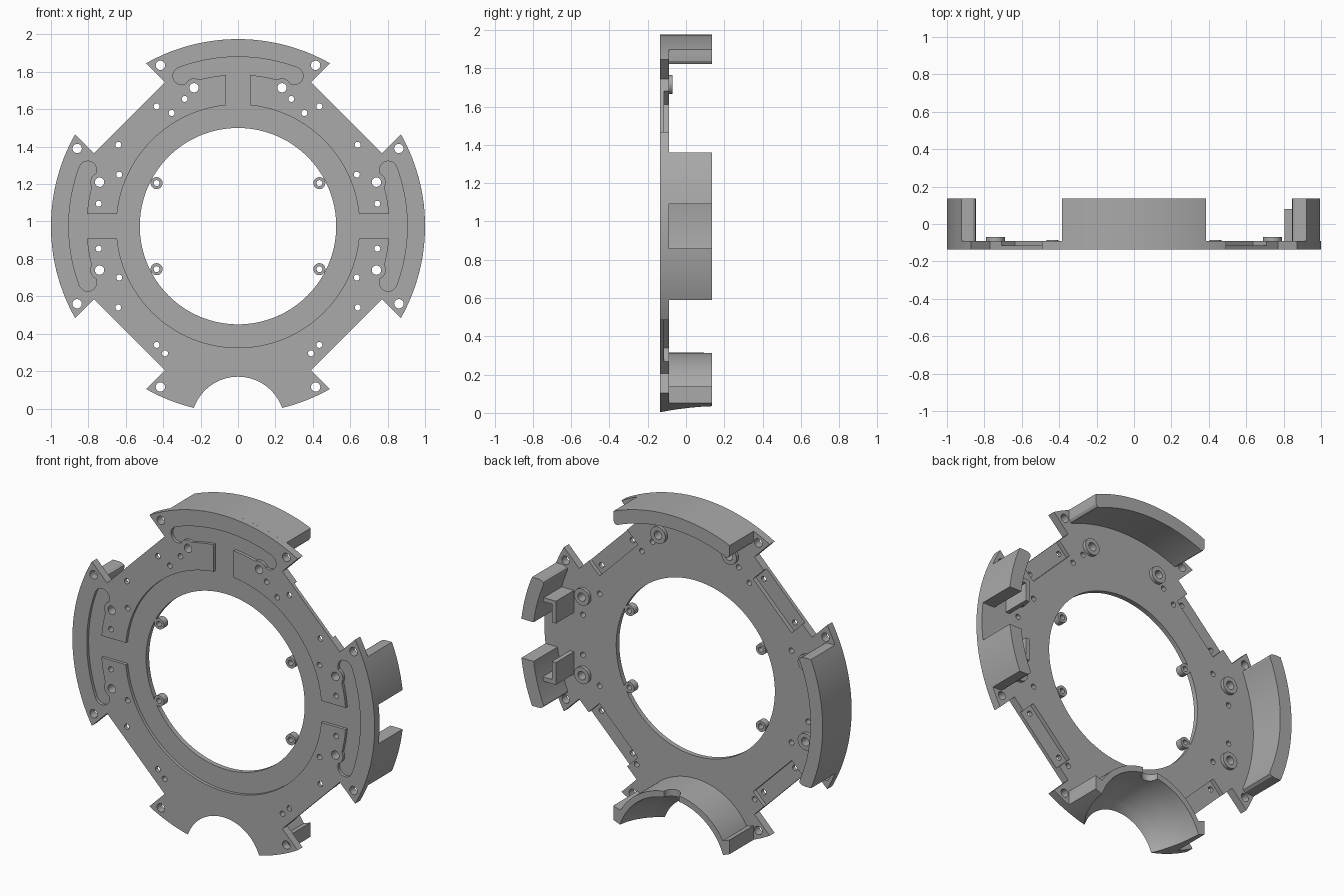
import bpy, bmesh
from math import sin, cos, pi, radians, asin, degrees

cube = bpy.data.objects.get("Cube")
if cube:
    bpy.data.objects.remove(cube, do_unlink=True)

CENTRE_Z = 0.975
FRONT, BACK = -0.137, 0.137
PLATE_BACK = -0.09

grey = bpy.data.materials.new("plain grey")
grey.use_nodes = True
grey.diffuse_color = (0.4, 0.4, 0.4, 1)
grey.node_tree.nodes["Principled BSDF"].inputs["Base Color"].default_value = (0.4, 0.4, 0.4, 1)


# ---- helpers: outlines lie in the x/z plane around the ring centre ----
def arc(cx, cz, r, a0, a1, n):
    steps = [radians(a0 + (a1 - a0) * i / n) for i in range(n + 1)]
    return [(cx + r * cos(a), cz + r * sin(a)) for a in steps]


def turn(points, quarter):
    for _ in range(quarter % 4):
        points = [(-z, x) for x, z in points]
    return points


def flip(points):
    return [(x, -z) for x, z in reversed(points)]


def box(x0, x1, z0, z1):
    return [(x0, z0), (x1, z0), (x1, z1), (x0, z1)]


def circle(x, z, r, n=32):
    return arc(x, z, r, 0, 360 - 360 / n, n - 1)


def solid(name, outlines, y0, y1):
    bm = bmesh.new()
    for points in outlines:
        face = bm.faces.new([bm.verts.new((x, y0, z + CENTRE_Z)) for x, z in points])
        new = bmesh.ops.extrude_face_region(bm, geom=[face])["geom"]
        verts = [v for v in new if isinstance(v, bmesh.types.BMVert)]
        bmesh.ops.translate(bm, vec=(0, y1 - y0, 0), verts=verts)
    return finish(name, bm)


def finish(name, bm):
    bmesh.ops.recalc_face_normals(bm, faces=bm.faces[:])
    mesh = bpy.data.meshes.new(name)
    bm.to_mesh(mesh)
    bm.free()
    mesh.materials.append(grey)
    ob = bpy.data.objects.new(name, mesh)
    bpy.context.collection.objects.link(ob)
    return ob


def combine(target, tool, operation="DIFFERENCE", keep=False):
    bpy.context.view_layer.objects.active = target
    mod = target.modifiers.new("combine", "BOOLEAN")
    mod.operation, mod.solver, mod.object = operation, "EXACT", tool
    bpy.ops.object.modifier_apply(modifier=mod.name)
    if not keep:
        bpy.data.objects.remove(tool, do_unlink=True)


def cut(target, outlines, y0, y1):
    combine(target, solid("cutter", outlines, y0, y1))


def mirrored(spots):
    return [(s * x, z) for x, z in spots for s in (-1, 1)]


# ---- ring plate with four eared arms ----
outline = []
for q in range(4):
    outline += turn(arc(0, 0, 1, -29.4, 29.4, 32) + [(0.77, 0.39), (0.39, 0.77)], q)
plate = solid("ring_plate", [outline], FRONT, PLATE_BACK)
cut(plate, [circle(0, 0, 0.525, 128)], -0.3, 0.3)

# recessed front channel: ring, spokes and curved slots
FLOOR = -0.119
cut(plate, [circle(0, 0, 0.65, 128)], -0.3, FLOOR)
END = 20.5
mid, half = 0.8575, 0.0475
ex, ez = mid * cos(radians(END)), mid * sin(radians(END))
slot = (arc(0, 0, mid + half, -END, END, 24)
        + arc(ex, ez, half, END, END + 180, 10)[1:]
        + arc(0, 0, mid - half, END, -END, 24)[1:]
        + arc(ex, -ez, half, 180 - END, 360 - END, 10)[1:-1])
for q in range(3):
    cut(plate, [turn(box(0.6, 0.86, -0.065, 0.065), q)], -0.3, FLOOR)
    cut(plate, [turn(slot, q)], -0.3, FLOOR)

# shallow pockets on the back of the diagonal edges
d = 0.5 ** 0.5
pocket = [((a - u) * d, (a + u) * d) for a, u in
          ((0.72, -0.18), (0.9, -0.18), (0.9, 0.18), (0.72, 0.18))]
cut(plate, [turn(pocket, q) for q in range(4)], -0.115, 0.1)

# screw bosses and inner screw tabs
bosses = mirrored([(0.235, 0.74), (0.74, 0.235), (0.74, -0.235)])
tabs = mirrored([(0.435, 0.23), (0.435, -0.23)])
combine(plate, solid("bosses", [circle(x, z, 0.05) for x, z in bosses], FRONT, -0.07), "UNION")
combine(plate, solid("tabs", [circle(x, z, 0.032) for x, z in tabs], -0.125, -0.085), "UNION")

# through holes
ears = mirrored([(0.415, 0.86), (0.86, 0.415), (0.415, -0.86), (0.86, -0.415)])
small = mirrored([(0.435, 0.64), (0.64, 0.435), (0.285, 0.68), (0.355, 0.605),
                  (0.635, 0.275), (0.745, 0.12), (0.745, -0.12), (0.635, -0.275),
                  (0.64, -0.435), (0.435, -0.635), (0.39, -0.68)])
holes = [circle(x, z, 0.025, 20) for x, z in ears + bosses]
holes += [circle(x, z, 0.016, 16) for x, z in small + tabs]
cut(plate, holes, -0.3, 0.3)

# ---- rim walls ----
HALF, INNER = 0.385, 0.92
WALL_START = -0.1


def angle(t, r):
    return degrees(asin(t / r))


lip = [(0.885, HALF), (0.862, 0.382), (0.848, 0.372), (0.846, 0.36)]
full_wall = (arc(0, 0, 1, -angle(HALF, 1), angle(HALF, 1), 40) + lip
             + arc(0, 0, INNER, angle(0.345, INNER), -angle(0.345, INNER), 36)
             + flip(lip))
GAP = 0.117
half_wall = (arc(0, 0, 1, angle(GAP, 1), angle(HALF, 1), 18) + lip
             + arc(0, 0, INNER, angle(0.345, INNER), angle(GAP, INNER), 16))
walls = [solid("top_wall", [turn(full_wall, 1)], WALL_START, BACK),
         solid("right_wall", [turn(full_wall, 2)], WALL_START, BACK),
         solid("left_upper_wall", [half_wall], WALL_START, BACK),
         solid("left_lower_wall", [flip(half_wall)], WALL_START, BACK)]

# hooked clips inside the split wall
clip = [(0.805, GAP), (0.832, GAP), (0.832, 0.225), (0.92, 0.225), (0.92, 0.25), (0.805, 0.25)]
solid("upper_clip", [clip], WALL_START, 0.08)
solid("lower_clip", [flip(clip)], WALL_START, 0.08)

# ---- flared collar at the bottom ----
AXIS = -1.055
collar_outline = (arc(0, 0, 1, 270 - angle(HALF, 1), 270 + angle(HALF, 1), 40)
                  + [(HALF, -0.838)] + arc(0, AXIS, 0.395, 30.5, 149.5, 48)
                  + [(-HALF, -0.838)])
collar = solid("bottom_collar", [collar_outline], WALL_START, BACK)

profile = [(-0.2, 0.25), (FRONT, 0.25), (-0.09, 0.285), (-0.04, 0.312),
           (0.02, 0.336), (0.08, 0.352), (BACK, 0.36), (0.2, 0.365)]
bm = bmesh.new()
rings = [[bm.verts.new((x, y, z + CENTRE_Z)) for x, z in circle(0, AXIS, r, 96)]
         for y, r in profile]
for a, b in zip(rings, rings[1:]):
    for i in range(len(a)):
        j = (i + 1) % len(a)
        bm.faces.new((a[i], a[j], b[j], b[i]))
bm.faces.new(rings[0])
bm.faces.new(rings[-1])
bore = finish("bore_cutter", bm)
bore.hide_render = True
combine(collar, bore, keep=True)
combine(plate, bore)

# rounded notch in the back rim of the collar
bpy.ops.mesh.primitive_cylinder_add(vertices=32, radius=0.05, depth=0.3, location=(0, BACK, 0.3))
combine(collar, bpy.context.object)

# ---- smooth the curved sides, keep edges crisp ----
bpy.ops.object.select_all(action="DESELECT")
for ob in [plate, collar] + walls:
    ob.select_set(True)
bpy.context.view_layer.objects.active = plate
bpy.ops.object.shade_smooth_by_angle(angle=radians(25))
